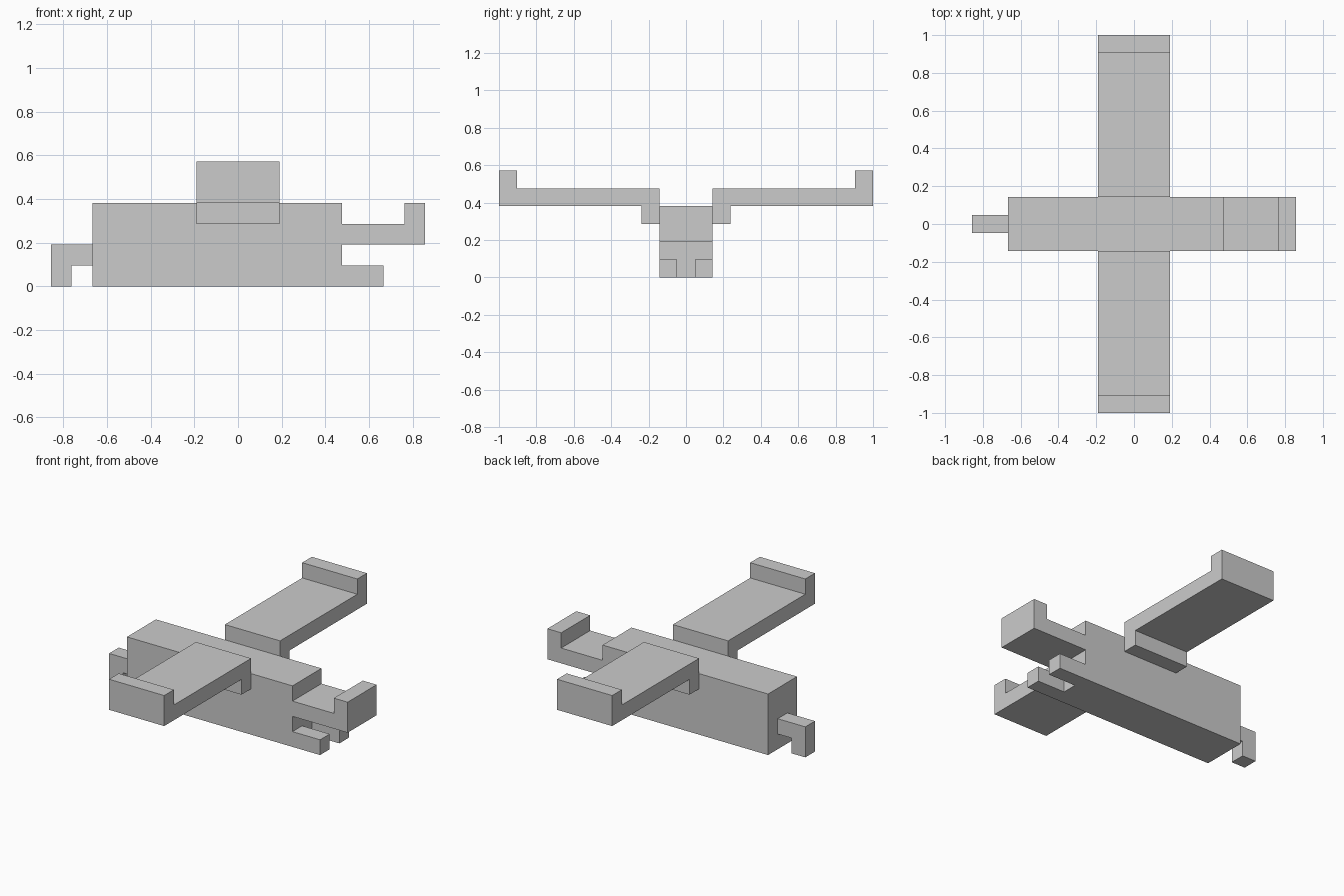
import bpy
import bmesh
from mathutils import Vector

if "Cube" in bpy.data.objects:
    bpy.data.objects.remove(bpy.data.objects["Cube"])

U = 2 / 21  # one grid cell of the blocky design


def extrude_profile(name, profile, axis, lo, hi, mirror=False):
    """Extrude a side profile (in cells) along 'X' or 'Y' from lo to hi."""
    def point(a, z, d):
        return Vector((d, a, z) if axis == 'X' else (a, d, z)) * U

    bm = bmesh.new()
    face = bm.faces.new([bm.verts.new(point(a, z, lo)) for a, z in profile])
    ext = bmesh.ops.extrude_face_region(bm, geom=[face])
    verts = [v for v in ext['geom'] if isinstance(v, bmesh.types.BMVert)]
    bmesh.ops.translate(bm, verts=verts, vec=point(0, 0, hi - lo))
    bmesh.ops.recalc_face_normals(bm, faces=bm.faces)
    mesh = bpy.data.meshes.new(name)
    bm.to_mesh(mesh)
    bm.free()
    obj = bpy.data.objects.new(name, mesh)
    bpy.context.collection.objects.link(obj)
    if mirror:
        mod = obj.modifiers.new("Mirror", 'MIRROR')
        mod.use_axis = (False, True, False)
        mod.use_mirror_merge = False
    return obj


def rect(a0, a1, z0, z1):
    return [(a0, z0), (a1, z0), (a1, z1), (a0, z1)]


# Main body block
extrude_profile("body", rect(-7, 5, 0, 4), 'Y', -1.5, 1.5)

# Upper jaw with raised nose
extrude_profile("upper_jaw", [(5, 2), (9, 2), (9, 4), (8, 4), (8, 3), (5, 3)],
                'Y', -1.5, 1.5)

# Pair of lower jaw prongs
extrude_profile("lower_jaw_prongs", rect(5, 7, 0, 1), 'Y', 0.5, 1.5, mirror=True)

# Tail hooked downwards
extrude_profile("tail", [(-7, 1), (-7, 2), (-9, 2), (-9, 0), (-8, 0), (-8, 1)],
                'Y', -0.5, 0.5)

# Wings: root bracket, flat panel and upturned tip
extrude_profile("wings", [(1.5, 3), (2.5, 3), (2.5, 4), (10.5, 4), (10.5, 6),
                          (9.5, 6), (9.5, 5), (1.5, 5)],
                'X', -2, 2, mirror=True)
